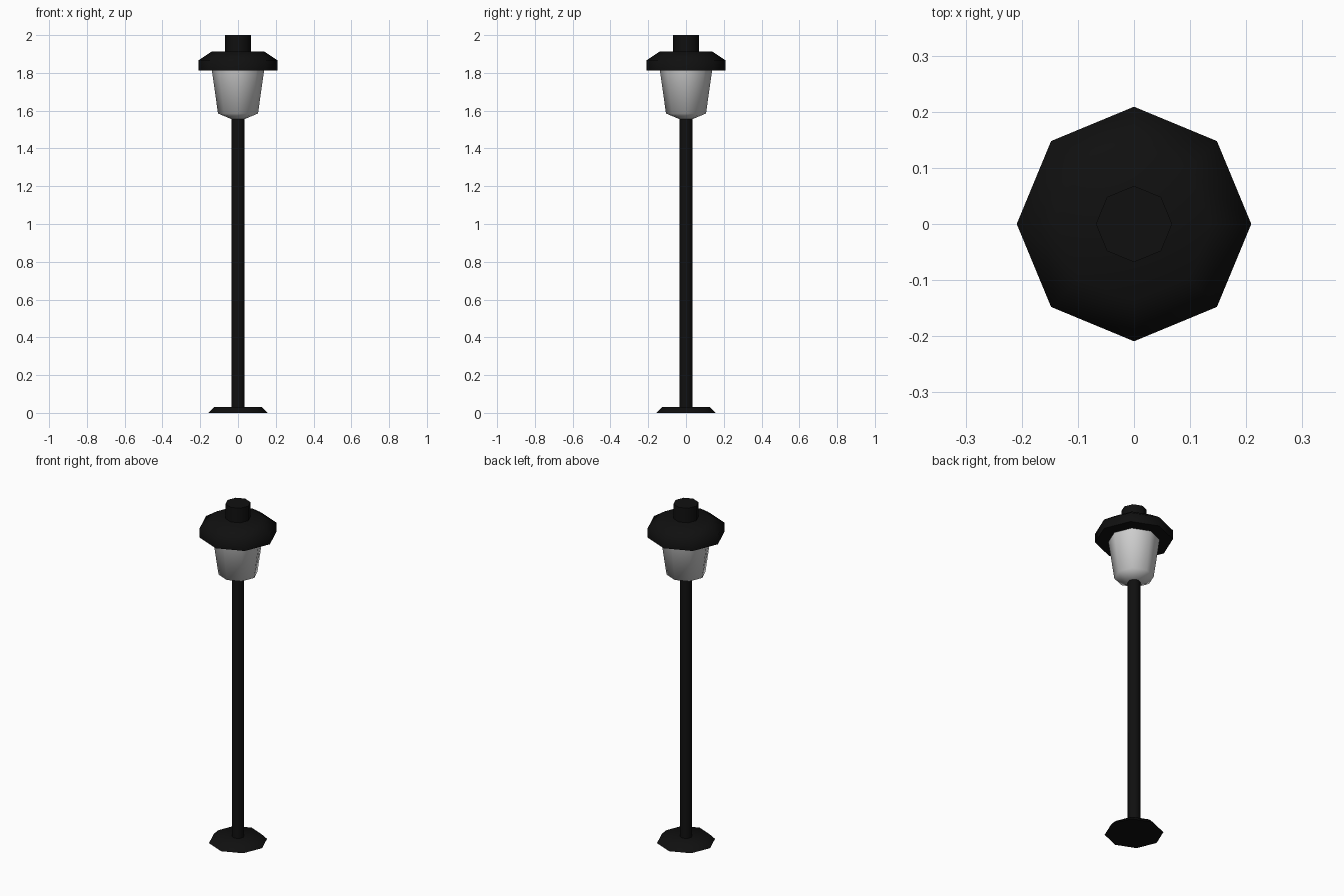
import bpy, bmesh, math

if "Cube" in bpy.data.objects:
    bpy.data.objects.remove(bpy.data.objects["Cube"])

SIDES = 8


def material(name, rgb):
    m = bpy.data.materials.new(name)
    m.diffuse_color = (*rgb, 1.0)
    m.use_nodes = True
    m.node_tree.nodes["Principled BSDF"].inputs["Base Color"].default_value = m.diffuse_color
    return m


black = material("black_iron", (0.005, 0.005, 0.005))
glass = material("frosted_glass", (0.62, 0.62, 0.62))


def lathe(name, profile, mat, angle):
    """Octagonal solid from (radius, z) rings, bottom to top, capped at both ends."""
    bm = bmesh.new()
    rings = [[bm.verts.new((r * math.cos(math.tau * i / SIDES),
                            r * math.sin(math.tau * i / SIDES), z))
              for i in range(SIDES)] for r, z in profile]
    for a, b in zip(rings, rings[1:]):
        for i in range(SIDES):
            j = (i + 1) % SIDES
            bm.faces.new((a[i], a[j], b[j], b[i]))
    bm.faces.new(rings[0][::-1])
    bm.faces.new(rings[-1])
    mesh = bpy.data.meshes.new(name)
    bm.to_mesh(mesh)
    bm.free()
    mesh.materials.append(mat)
    ob = bpy.data.objects.new(name, mesh)
    bpy.context.collection.objects.link(ob)
    bpy.ops.object.select_all(action='DESELECT')
    ob.select_set(True)
    bpy.context.view_layer.objects.active = ob
    bpy.ops.object.shade_smooth_by_angle(angle=math.radians(angle))
    return ob


# Foot plate with sloping rim
lathe("base", [(0.158, 0), (0.128, 0.03)], black, 50)
# Slim post
lathe("post", [(0.034, 0.03), (0.034, 1.555)], black, 50)
# Tapered lamp glass with shallow bottom
lathe("lamp_glass", [(0.034, 1.555), (0.106, 1.585), (0.138, 1.812)], glass, 65)
# Roof with upright rim and chamfered top
lathe("roof", [(0.209, 1.812), (0.209, 1.867), (0.138, 1.914)], black, 60)
# Chimney cap
lathe("cap", [(0.068, 1.914), (0.068, 2.0)], black, 50)
